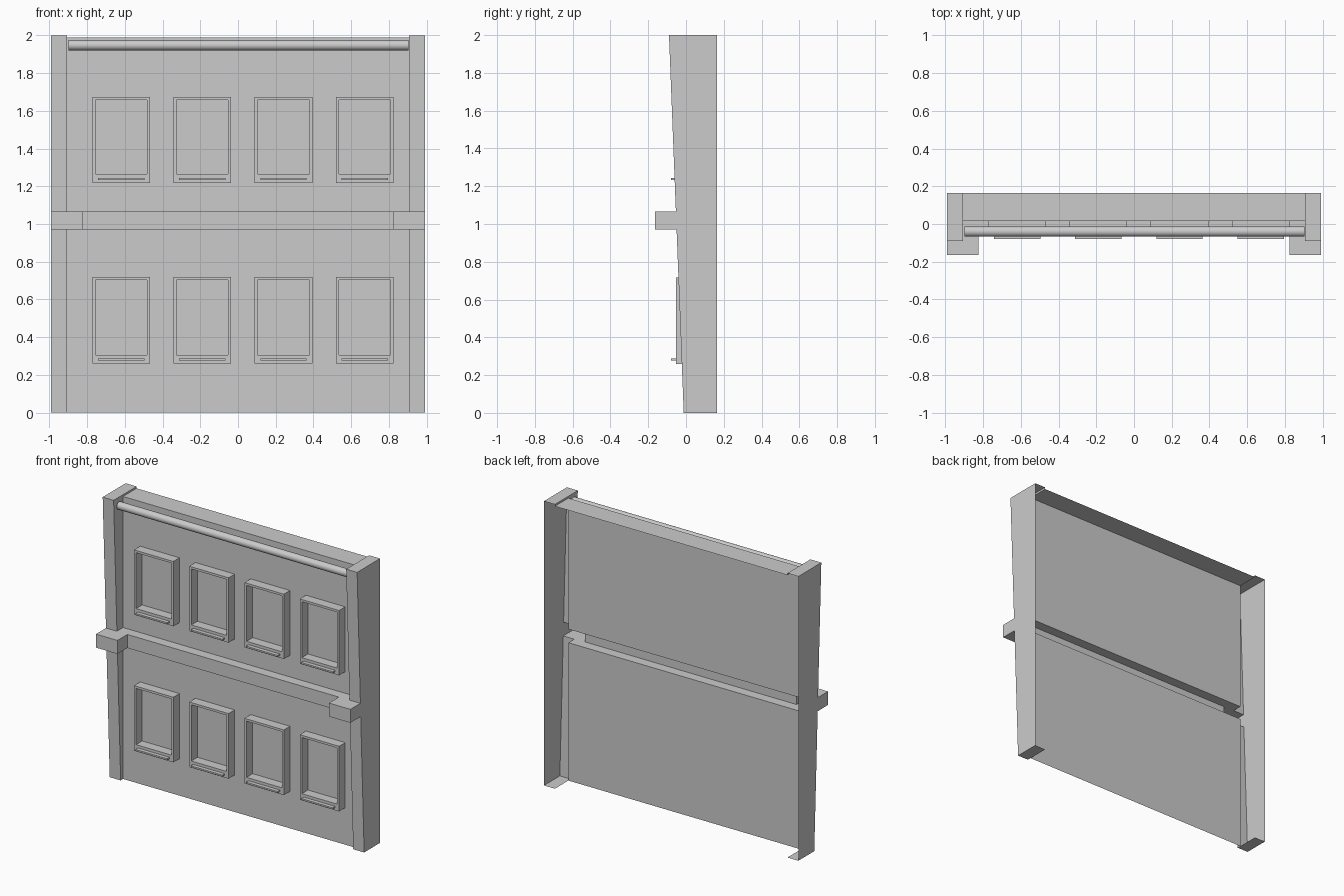
import bpy, bmesh, math
from mathutils import Vector

if "Cube" in bpy.data.objects:
    bpy.data.objects.remove(bpy.data.objects["Cube"])

WALL, BACK = 0.015, 0.165          # wall sheet and open rear edge (y)
XI, XO = 0.905, 0.99               # inner and outer post sides
B0, B1, TOP = 0.97, 1.065, 1.987   # band bottom, band top, wall top
BAND_Y, BLOCK_Y, BLOCK_X = -0.055, -0.165, 0.823


def post_front(z):
    return -0.012 - 0.039 * z


def make(name, faces):
    """Sheet object from (points, facing direction) pairs."""
    bm = bmesh.new()
    for pts, facing in faces:
        f = bm.faces.new([bm.verts.new(p) for p in pts])
        f.normal_update()
        if f.normal.dot(Vector(facing)) < 0:
            f.normal_flip()
    bmesh.ops.remove_doubles(bm, verts=bm.verts, dist=1e-5)
    me = bpy.data.meshes.new(name)
    bm.to_mesh(me)
    bm.free()
    ob = bpy.data.objects.new(name, me)
    bpy.context.collection.objects.link(ob)
    return ob


def rect_xz(x0, x1, z0, z1, y):
    return [(x0, y, z0), (x1, y, z0), (x1, y, z1), (x0, y, z1)]


def rect_xy(x0, x1, y0, y1, z):
    return [(x0, y0, z), (x1, y0, z), (x1, y1, z), (x0, y1, z)]


# Wall sheets with the top slab, open at the back
make("wall", [
    (rect_xz(-XI, XI, 0, B0, WALL), (0, -1, 0)),
    (rect_xz(-XI, XI, B1, TOP, WALL), (0, -1, 0)),
    (rect_xy(-XI, XI, WALL, BACK, TOP), (0, 0, 1)),
])

# Leaning hollow corner posts
for side, s in (("left", -1), ("right", 1)):
    xi, xo = s * XI, s * XO
    faces = [
        ([(xo, BACK, 0), (xo, post_front(0), 0), (xo, post_front(2), 2),
          (xo, BACK, 2)], (s, 0, 0)),
        (rect_xy(xi, xo, post_front(0), BACK, 0), (0, 0, -1)),
        (rect_xy(xi, xo, post_front(2), BACK, 2), (0, 0, 1)),
        ([(xi, WALL, TOP), (xi, BACK, TOP), (xi, BACK, 2), (xi, WALL, 2)],
         (-s, 0, 0)),
    ]
    for z0, z1 in ((0, B0), (B1, 2)):
        a, b = post_front(z0), post_front(z1)
        faces += [
            ([(xi, a, z0), (xo, a, z0), (xo, b, z1), (xi, b, z1)], (0, -1, 0)),
            ([(xi, a, z0), (xi, WALL, z0), (xi, WALL, z1), (xi, b, z1)],
             (-s, 0, 0)),
        ]
    make(side + "_post", faces)


# Middle band: hollow channel with a projecting block at each end
def band_outline(z):
    p = post_front(z)
    half = [(XI, WALL), (XI, p), (XO, p), (XO, BLOCK_Y),
            (BLOCK_X, BLOCK_Y), (BLOCK_X, BAND_Y)]
    full = half + [(-x, y) for x, y in reversed(half)]
    return [(x, y, z) for x, y in full]


low, high = band_outline(B0), band_outline(B1)
faces = [(low, (0, 0, -1)), (high, (0, 0, 1))]
dirs = [(1, 0, 0), (0, -1, 0), (-1, 0, 0), (0, -1, 0),
        (1, 0, 0), (0, -1, 0), (-1, 0, 0)]
for i, d in zip(range(2, 9), dirs):
    faces.append(([low[i], low[i + 1], high[i + 1], high[i]], d))
make("middle_band", faces)


# Windows: raised frame around the wall sheet, with a thin sill strip
def window(name, cx, z0, z1):
    fy = -0.053
    outer = rect_xz(cx - 0.153, cx + 0.153, z0, z1, 0)
    inner = rect_xz(cx - 0.137, cx + 0.137, z0 + 0.047, z1 - 0.016, 0)
    at = lambda p, y: (p[0], y, p[2])
    dirs = [(0, 0, -1), (1, 0, 0), (0, 0, 1), (-1, 0, 0)]
    faces = []
    for i, d in enumerate(dirs):
        j = (i + 1) % 4
        o0, o1, i0, i1 = outer[i], outer[j], inner[i], inner[j]
        back = tuple(-c for c in d)
        faces += [
            ([at(o0, fy), at(o1, fy), at(i1, fy), at(i0, fy)], (0, -1, 0)),
            ([at(o0, fy), at(o1, fy), at(o1, WALL), at(o0, WALL)], d),
            ([at(i0, fy), at(i1, fy), at(i1, WALL), at(i0, WALL)], back),
        ]
    make(name + "_frame", faces)
    bpy.ops.mesh.primitive_cube_add(size=1, location=(cx, -0.065, z0 + 0.022))
    sill = bpy.context.object
    sill.name = name + "_sill"
    sill.scale = (0.245, 0.03, 0.011)


for row, z0, z1 in (("lower", 0.26, 0.718), ("upper", 1.217, 1.673)):
    for k in range(4):
        window(f"{row}_window_{k + 1}", -0.619 + 0.43 * k, z0, z1)

# Round rail under the top edge
bpy.ops.mesh.primitive_cylinder_add(vertices=32, radius=0.027, depth=1.8,
                                    location=(0.003, -0.04, 1.947),
                                    rotation=(0, math.pi / 2, 0))
bpy.context.object.name = "top_rail"
bpy.ops.object.shade_smooth_by_angle()
